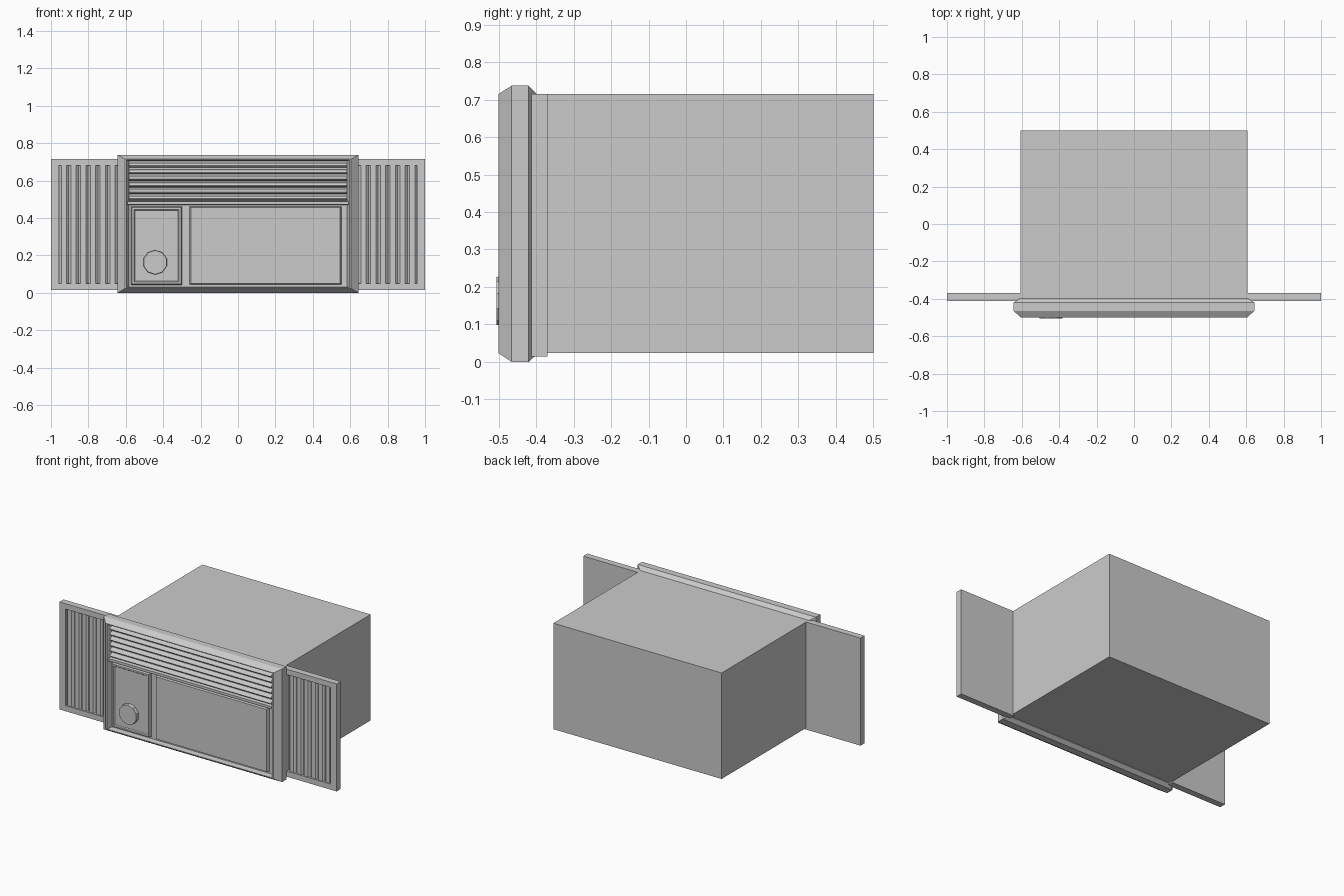
import bpy, bmesh, math
from mathutils import Matrix

if "Cube" in bpy.data.objects:
    bpy.data.objects.remove(bpy.data.objects["Cube"])


def finish(name, bm):
    bmesh.ops.recalc_face_normals(bm, faces=bm.faces)
    me = bpy.data.meshes.new(name)
    bm.to_mesh(me)
    bm.free()
    ob = bpy.data.objects.new(name, me)
    bpy.context.collection.objects.link(ob)
    return ob


def loft(name, rings):
    """Skin rectangles (x0, x1, z0, z1, y) in order and cap both ends."""
    bm = bmesh.new()
    loops = [[bm.verts.new(p) for p in
              ((a, y, c), (b, y, c), (b, y, d), (a, y, d))]
             for a, b, c, d, y in rings]
    for r, s in zip(loops, loops[1:]):
        for i in range(4):
            j = (i + 1) % 4
            bm.faces.new((r[i], r[j], s[j], s[i]))
    bm.faces.new(loops[0])
    bm.faces.new(loops[-1])
    return finish(name, bm)


def prism(name, profile, vec):
    """Extrude a closed 3D outline along a vector."""
    bm = bmesh.new()
    a = [bm.verts.new(p) for p in profile]
    b = [bm.verts.new([p[i] + vec[i] for i in range(3)]) for p in profile]
    n = len(a)
    bm.faces.new(a)
    bm.faces.new(b)
    for i in range(n):
        j = (i + 1) % n
        bm.faces.new((a[i], a[j], b[j], b[i]))
    return finish(name, bm)


# Main housing
loft("housing", [(-0.607, 0.607, 0.024, 0.715, 0.5),
                 (-0.607, 0.607, 0.024, 0.715, -0.41)])

# Front bezel: chamfered outside, recessed inside
loft("front_bezel", [
    (-0.61, 0.61, 0.02, 0.715, -0.398),
    (-0.643, 0.643, 0.0, 0.737, -0.42),
    (-0.643, 0.643, 0.0, 0.737, -0.465),
    (-0.605, 0.605, 0.023, 0.715, -0.5),
    (-0.595, 0.595, 0.028, 0.71, -0.5),
    (-0.583, 0.583, 0.032, 0.705, -0.465)])

# Rail between the grille and the lower panels
loft("grille_rail", [(-0.59, 0.59, 0.468, 0.492, -0.46),
                     (-0.59, 0.59, 0.472, 0.488, -0.495)])

# Horizontal louvre slats
count, z0, z1 = 6, 0.493, 0.704
pitch = (z1 - z0) / count
for i in range(count):
    z = z0 + i * pitch
    prism(f"louvre_{i + 1}",
          [(-0.582, -0.462, z), (-0.582, -0.484, z + 0.004),
           (-0.582, -0.49, z + 0.011), (-0.582, -0.484, z + 0.019),
           (-0.582, -0.462, z + 0.027)], (1.164, 0, 0))

# Control panel with a raised rim, and the plain filter panel
loft("control_panel", [
    (-0.573, -0.298, 0.042, 0.462, -0.46),
    (-0.567, -0.304, 0.048, 0.456, -0.487),
    (-0.556, -0.315, 0.058, 0.446, -0.487),
    (-0.55, -0.321, 0.063, 0.441, -0.481)])
loft("filter_panel", [
    (-0.262, 0.556, 0.042, 0.462, -0.46),
    (-0.252, 0.546, 0.05, 0.456, -0.487)])

# Ten-sided control knob
bm = bmesh.new()
bmesh.ops.create_cone(bm, cap_ends=True, segments=10, radius1=0.066, radius2=0.064,
                      depth=0.03,
                      matrix=Matrix.Translation((-0.443, -0.49, 0.163))
                      @ Matrix.Rotation(math.pi / 2, 4, 'X'))
finish("control_knob", bm)

# Pleated side panels, built on both sides
for side, s in (("left", -1), ("right", 1)):
    loft(f"{side}_panel_frame", [
        (s * 0.6, s * 1.0, 0.014, 0.715, -0.37),
        (s * 0.6, s * 1.0, 0.014, 0.715, -0.412),
        (s * 0.64, s * 0.957, 0.05, 0.68, -0.412),
        (s * 0.64, s * 0.957, 0.05, 0.68, -0.39)])
    pts = [(s * 0.64, -0.388, 0.05)]
    pleats, x0, x1 = 6, 0.645, 0.957
    w = (x1 - x0) / pleats
    for i in range(pleats):
        x = x0 + i * w
        pts += [(s * x, -0.394, 0.05), (s * (x + 0.012), -0.405, 0.05),
                (s * (x + w - 0.012), -0.405, 0.05)]
    pts += [(s * x1, -0.394, 0.05), (s * x1, -0.388, 0.05)]
    prism(f"{side}_pleats", pts, (0, 0, 0.63))
